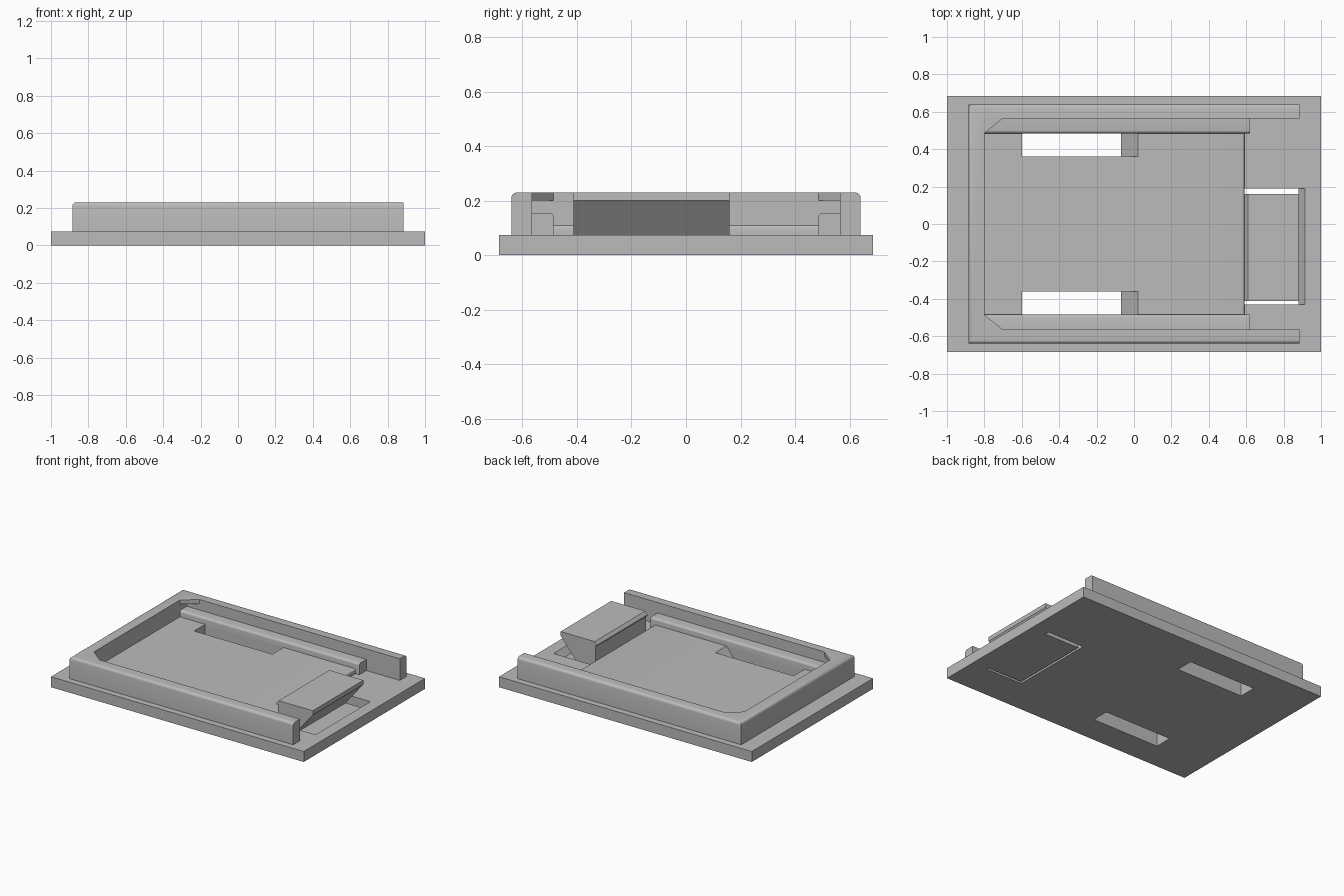
import bpy
import bmesh
import math
from mathutils import Vector

if "Cube" in bpy.data.objects:
    bpy.data.objects.remove(bpy.data.objects["Cube"])

# One plain grey plastic
grey = bpy.data.materials.new("grey_plastic")
grey.use_nodes = True
colour = (0.5, 0.5, 0.5, 1)
grey.diffuse_color = colour
grey.node_tree.nodes["Principled BSDF"].inputs["Base Color"].default_value = colour


def prism(name, profile, axis, lo, hi, round_rule=None, radius=0.02):
    """Extrude an XY profile along z, or an XZ profile along y; optionally round edges."""
    def place(p, t):
        return Vector((p[0], p[1], t)) if axis == "z" else Vector((p[0], t, p[1]))
    bm = bmesh.new()
    face = bm.faces.new([bm.verts.new(place(p, lo)) for p in profile])
    out = bmesh.ops.extrude_face_region(bm, geom=[face])
    moved = [v for v in out["geom"] if isinstance(v, bmesh.types.BMVert)]
    bmesh.ops.translate(bm, verts=moved, vec=place((0, 0), hi - lo))
    bmesh.ops.recalc_face_normals(bm, faces=bm.faces[:])
    if round_rule:
        edges = [e for e in bm.edges if round_rule(e.verts[0].co, e.verts[1].co)]
        bmesh.ops.bevel(bm, geom=edges, offset=radius, segments=4,
                        profile=0.5, affect="EDGES", clamp_overlap=True)
    mesh = bpy.data.meshes.new(name)
    bm.to_mesh(mesh)
    bm.free()
    mesh.materials.append(grey)
    obj = bpy.data.objects.new(name, mesh)
    bpy.context.collection.objects.link(obj)
    if round_rule:
        bpy.ops.object.select_all(action="DESELECT")
        obj.select_set(True)
        bpy.context.view_layer.objects.active = obj
        bpy.ops.object.shade_smooth_by_angle(angle=math.radians(35))
    return obj


def rect(x0, x1, y0, y1):
    return [(x0, y0), (x1, y0), (x1, y1), (x0, y1)]


def cut(target, cutters):
    for c in cutters:
        mod = target.modifiers.new("cut", "BOOLEAN")
        mod.operation = "DIFFERENCE"
        mod.solver = "EXACT"
        mod.object = c
        c.hide_render = True
        c.hide_set(True)


PLATE, FLOOR, RAIL, LIP, TOP = 0.075, 0.11, 0.155, 0.2, 0.23
IN_X, IN_Y, RAIL_Y = -0.8, 0.565, 0.485

# Base plate and raised floor
base = prism("base_plate", rect(-1, 1, -0.685, 0.685), "z", 0, PLATE)
floor = prism("raised_floor", rect(IN_X - 0.02, 0.59, -0.52, 0.52), "z", PLATE, FLOOR,
              lambda a, b: min(a.z, b.z) > 0.1 and min(a.x, b.x) > 0.5, 0.012)

# Slots with one ramped end, and the clip pocket
slots = []
ramp = [(-0.6, -0.11), (-0.16, -0.11), (0.102, 0.21), (-0.6, 0.21)]
for side, lo, hi in (("left", 0.36, RAIL_Y), ("right", -RAIL_Y, -0.36)):
    slots.append(prism("slot_cutter_" + side, ramp, "y", lo, hi))
pocket = prism("pocket_cutter", [(0.59, -0.1), (0.88, -0.1), (0.88, 0.03),
                                 (0.915, PLATE), (0.915, 0.2), (0.59, 0.2)],
               "y", -0.43, 0.19)
cut(base, slots + [pocket])
cut(floor, slots)


# Three-sided frame, rounded along its outer top edge
def outer_top(a, b):
    along_side = abs(a.y) > 0.6 and a.y == b.y
    along_end = a.x < -0.85 and b.x < -0.85
    return min(a.z, b.z) > TOP - 0.01 and (along_side or along_end)


prism("outer_frame",
      [(0.885, -0.64), (0.885, -IN_Y), (IN_X, -IN_Y), (IN_X, IN_Y),
       (0.885, IN_Y), (0.885, 0.64), (-0.885, 0.64), (-0.885, -0.64)],
      "z", PLATE, TOP, outer_top)

# Side rails and thin corner gussets
for side, s in (("left", 1), ("right", -1)):
    ys = sorted((s * RAIL_Y, s * IN_Y))
    prism("rail_" + side, rect(IN_X, 0.62, *ys), "z", PLATE, RAIL,
          lambda a, b: min(a.z, b.z) > RAIL - 0.01 and
          max(abs(a.y), abs(b.y)) < 0.5, 0.015)
    prism("corner_gusset_" + side,
          [(IN_X, s * RAIL_Y), (IN_X, s * IN_Y), (-0.7, s * IN_Y)], "z", LIP, TOP)

# Flexible tongue with its wedge-shaped clip
prism("clip_tongue", [(0.605, 0), (0.885, 0), (0.885, 0.03), (0.74, 0.03),
                      (0.88, LIP), (0.88, TOP), (0.61, TOP), (0.592, LIP + 0.01),
                      (0.592, LIP), (0.605, LIP)],
      "y", -0.412, 0.16)
